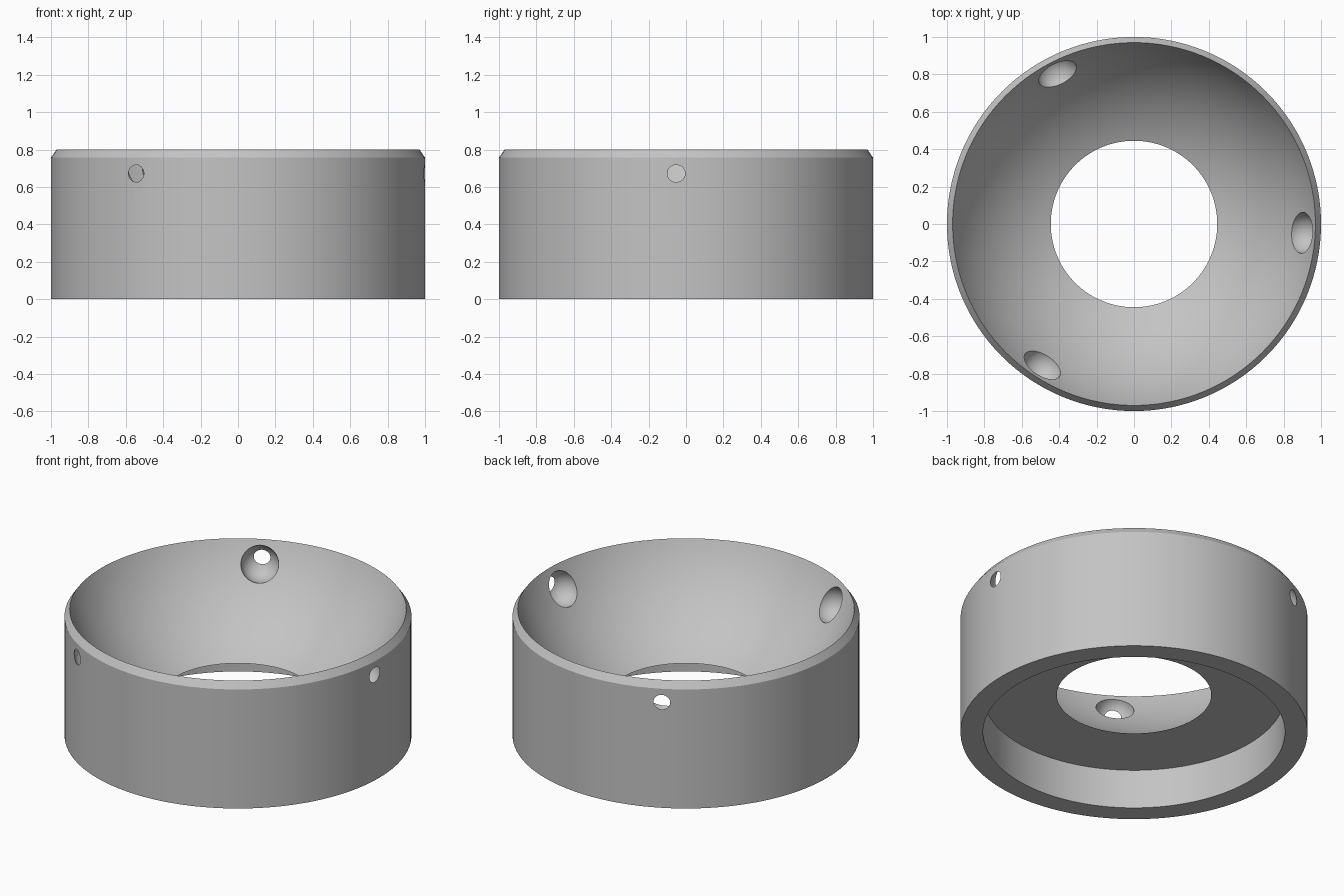
import bpy, bmesh, math
from mathutils import Vector, Matrix

cube = bpy.data.objects.get("Cube")
if cube:
    bpy.data.objects.remove(cube, do_unlink=True)

SEGMENTS = 128
BOWL_CENTRE = 1.2                          # height of the spherical seat's centre
HOLE_R, HOLE_Z = 0.445, 0.25               # opening in the floor of the bowl
RIM_R, RIM_Z = 0.97, 0.8                   # sharp top rim
BOWL_R = math.hypot(RIM_R, BOWL_CENTRE - RIM_Z)

grey = bpy.data.materials.new("plain grey")
grey.use_nodes = True
colour = (0.55, 0.55, 0.55, 1)
grey.diffuse_color = colour
grey.node_tree.nodes["Principled BSDF"].inputs["Base Color"].default_value = colour


def make_object(name, bm):
    bmesh.ops.recalc_face_normals(bm, faces=bm.faces[:])
    mesh = bpy.data.meshes.new(name)
    bm.to_mesh(mesh)
    bm.free()
    mesh.materials.append(grey)
    obj = bpy.data.objects.new(name, mesh)
    bpy.context.collection.objects.link(obj)
    return obj


# Ring section: underside recess, outer wall, chamfer, then the spherical seat
profile = [(HOLE_R, HOLE_Z), (0.87, HOLE_Z), (0.87, 0), (1, 0), (1, 0.757), (RIM_R, RIM_Z)]
start = math.asin(RIM_R / BOWL_R)
end = math.asin(HOLE_R / BOWL_R)
STEPS = 20
for i in range(1, STEPS):
    a = start + (end - start) * i / STEPS
    profile.append((BOWL_R * math.sin(a), BOWL_CENTRE - BOWL_R * math.cos(a)))

# Lathe the closed section around z
bm = bmesh.new()
rings = []
for k in range(SEGMENTS):
    t = math.tau * k / SEGMENTS
    rings.append([bm.verts.new((r * math.cos(t), r * math.sin(t), z)) for r, z in profile])
n = len(profile)
for k in range(SEGMENTS):
    a, b = rings[k], rings[(k + 1) % SEGMENTS]
    for i in range(n):
        j = (i + 1) % n
        bm.faces.new((a[i], b[i], b[j], a[j]))
housing = make_object("bowl_housing", bm)

# Three ball pockets that just break through the outer wall
bm = bmesh.new()
for degrees in (-3, 117, 237):
    t = math.radians(degrees)
    centre = Vector((0.9 * math.cos(t), 0.9 * math.sin(t), 0.672))
    place = Matrix.Translation(centre) @ Matrix.Rotation(t, 4, 'Z') @ Matrix.Rotation(math.pi / 2, 4, 'Y')
    bmesh.ops.create_uvsphere(bm, u_segments=48, v_segments=32, radius=0.11, matrix=place)
pockets = make_object("pocket_cutter", bm)
pockets.hide_render = True

cut = housing.modifiers.new("ball pockets", 'BOOLEAN')
cut.operation = 'DIFFERENCE'
cut.solver = 'EXACT'
cut.object = pockets

bpy.ops.object.select_all(action='DESELECT')
housing.select_set(True)
bpy.context.view_layer.objects.active = housing
bpy.ops.object.modifier_apply(modifier=cut.name)
bpy.data.objects.remove(pockets, do_unlink=True)
bpy.ops.object.shade_smooth_by_angle(angle=math.radians(25))
